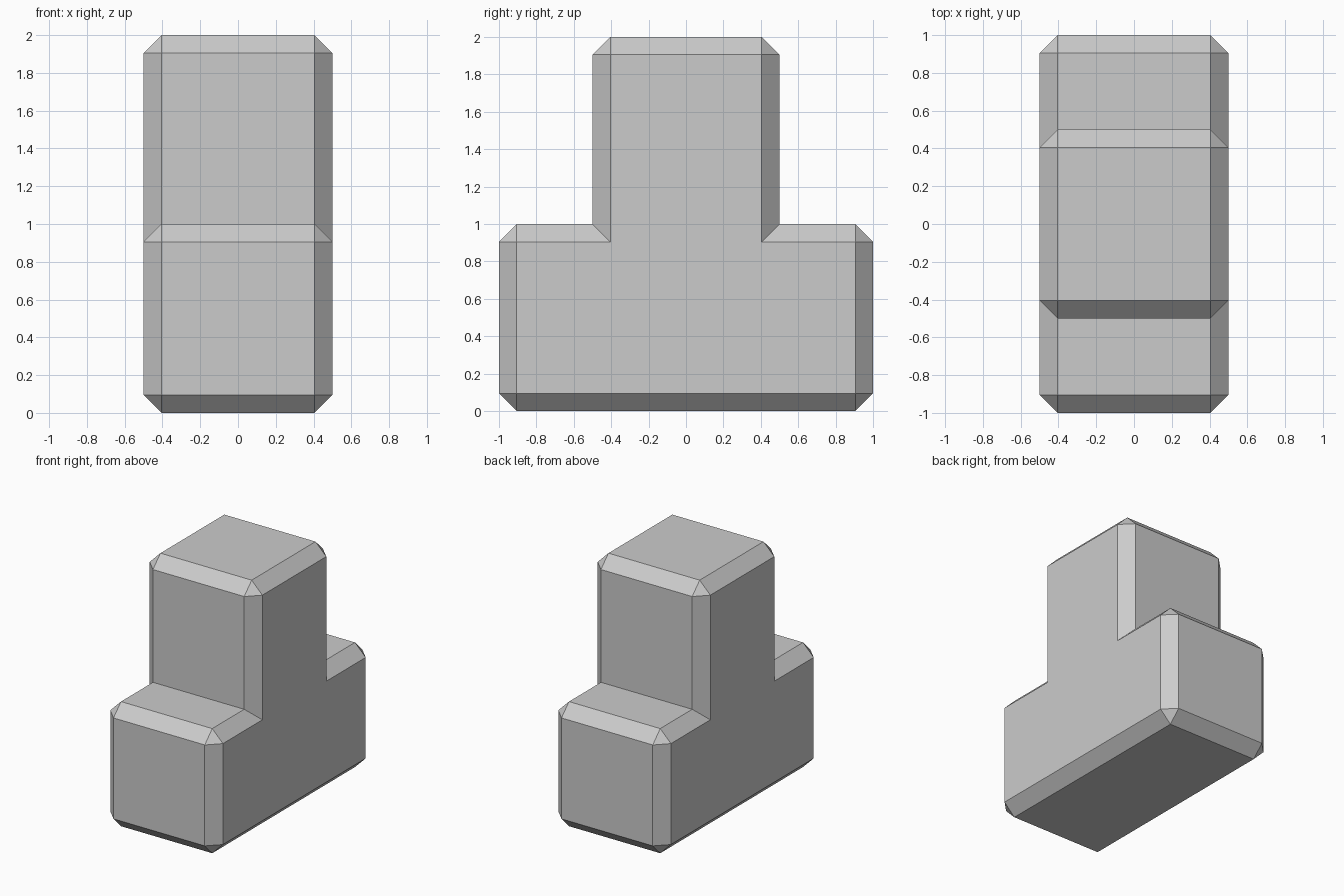
import bpy, bmesh

if "Cube" in bpy.data.objects:
    bpy.data.objects.remove(bpy.data.objects["Cube"])

BEVEL = 0.095

# T-shaped side profile (y, z), mirrored from its right half
half = [(1, 0), (1, 1), (0.5, 1), (0.5, 2)]
profile = half + [(-y, z) for y, z in reversed(half)]

# Extrude the profile across the width
bm = bmesh.new()
face = bm.faces.new([bm.verts.new((-0.5, y, z)) for y, z in profile])
extruded = bmesh.ops.extrude_face_region(bm, geom=[face], use_keep_orig=True)
bmesh.ops.translate(bm, vec=(1, 0, 0),
                    verts=[g for g in extruded["geom"] if isinstance(g, bmesh.types.BMVert)])
bmesh.ops.recalc_face_normals(bm, faces=bm.faces[:])

# Chamfer every outer edge, leaving the two inner corners sharp
inner = [e for e in bm.edges
         if all(abs(abs(v.co.y) - 0.5) < 1e-4 and abs(v.co.z - 1) < 1e-4 for v in e.verts)]
outer = [e for e in bm.edges if e not in inner]
bmesh.ops.bevel(bm, geom=outer, offset=BEVEL, offset_type='OFFSET',
                segments=1, profile=0.5, affect='EDGES', loop_slide=True)
bmesh.ops.recalc_face_normals(bm, faces=bm.faces[:])

mesh = bpy.data.meshes.new("t_block")
bm.to_mesh(mesh)
bm.free()
bpy.context.collection.objects.link(bpy.data.objects.new("t_block", mesh))
